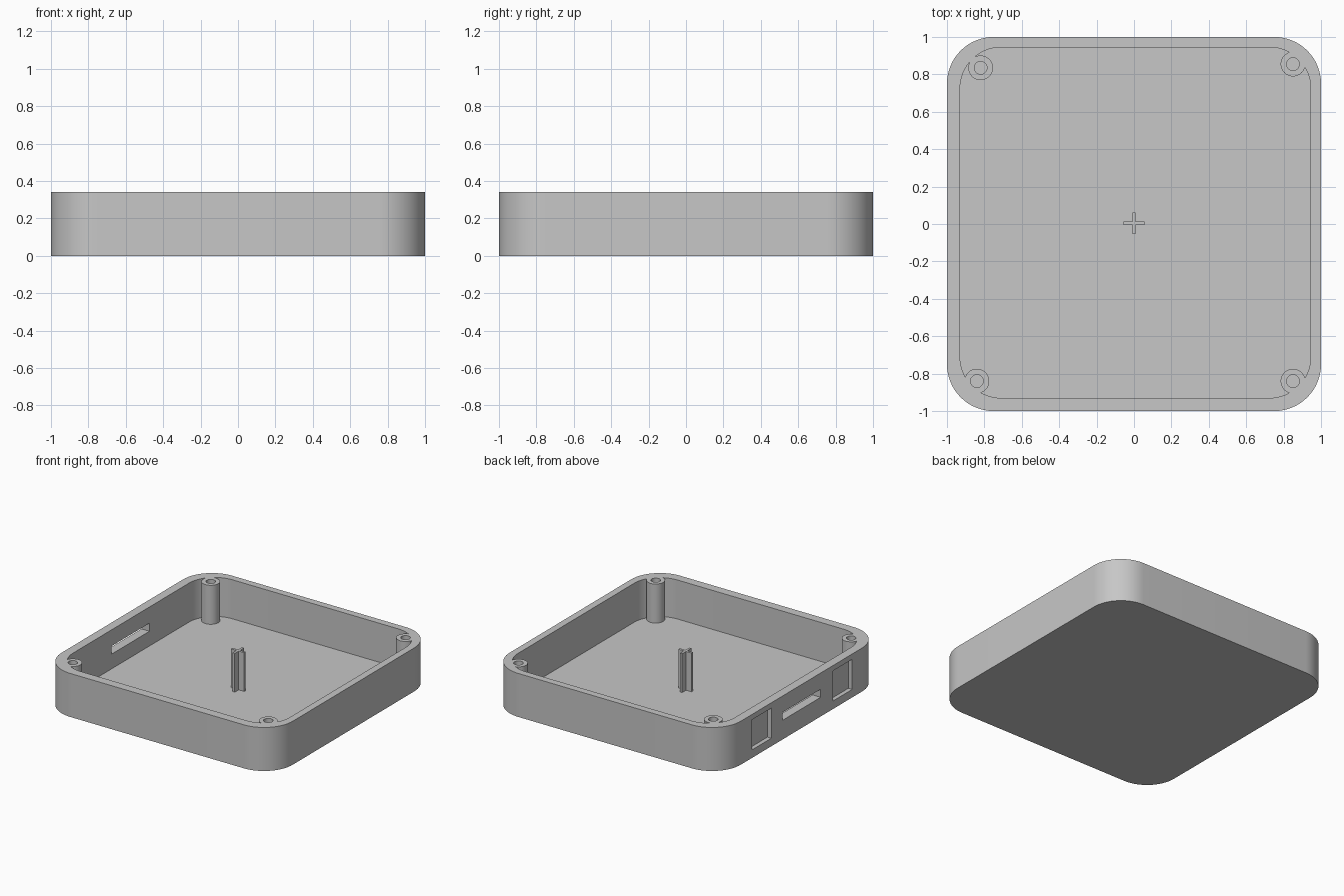
import bpy
import bmesh
from math import sin, cos, pi

cube = bpy.data.objects.get("Cube")
if cube:
    bpy.data.objects.remove(cube, do_unlink=True)

grey = bpy.data.materials.new("plain grey")
grey.use_nodes = True
tone = (0.57, 0.57, 0.57, 1)
grey.diffuse_color = tone
grey.node_tree.nodes["Principled BSDF"].inputs["Base Color"].default_value = tone

HEIGHT, FLOOR = 0.34, 0.035


def prism(name, outline, z0, z1):
    """Extrude a flat outline from z0 up to z1."""
    bm = bmesh.new()
    base = bm.faces.new([bm.verts.new((x, y, z0)) for x, y in outline])
    top = bmesh.ops.extrude_face_region(bm, geom=[base])["geom"]
    verts = [v for v in top if isinstance(v, bmesh.types.BMVert)]
    bmesh.ops.translate(bm, verts=verts, vec=(0, 0, z1 - z0))
    bmesh.ops.recalc_face_normals(bm, faces=bm.faces)
    mesh = bpy.data.meshes.new(name)
    bm.to_mesh(mesh)
    bm.free()
    mesh.materials.append(grey)
    obj = bpy.data.objects.new(name, mesh)
    bpy.context.collection.objects.link(obj)
    return obj


def rounded_rect(x0, x1, y0, y1, r, steps=16):
    pts = []
    centres = [(x1 - r, y1 - r), (x0 + r, y1 - r), (x0 + r, y0 + r), (x1 - r, y0 + r)]
    for i, (cx, cy) in enumerate(centres):
        for k in range(steps + 1):
            a = (i + k / steps) * pi / 2
            pts.append((cx + r * cos(a), cy + r * sin(a)))
    return pts


def rect(x0, x1, y0, y1):
    return [(x0, y0), (x1, y0), (x1, y1), (x0, y1)]


def circle(cx, cy, r, n=40):
    return [(cx + r * cos(2 * pi * k / n), cy + r * sin(2 * pi * k / n)) for k in range(n)]


def cut(obj, cutter):
    """Subtract the cutter, then discard it."""
    cutter.hide_render = True
    mod = obj.modifiers.new("cut", "BOOLEAN")
    mod.operation, mod.solver, mod.object = "DIFFERENCE", "EXACT", cutter
    bpy.context.view_layer.objects.active = obj
    bpy.ops.object.modifier_apply(modifier=mod.name)
    bpy.data.objects.remove(cutter, do_unlink=True)


def smooth(obj):
    bpy.ops.object.select_all(action="DESELECT")
    obj.select_set(True)
    bpy.context.view_layer.objects.active = obj
    bpy.ops.object.shade_smooth_by_angle(angle=pi / 6)


# Tray with rounded corners, hollowed from above
tray = prism("tray", rounded_rect(-1, 1, -1, 1, 0.25), 0, HEIGHT)
cut(tray, prism("cavity", rounded_rect(-0.93, 0.945, -0.93, 0.945, 0.22), FLOOR, HEIGHT + 0.1))

# Through slot and two shallow pockets in one side wall
cut(tray, prism("slot", rect(-1.1, -0.9, -0.235, 0.235), 0.15, 0.213))
for y0, y1 in ((0.375, 0.61), (-0.625, -0.39)):
    cut(tray, prism("pocket", rect(-1.1, -0.967, y0, y1), 0.063, 0.298))
smooth(tray)

# Screw posts in the corners
posts = {
    "back_right_post": (-0.82, 0.835),
    "back_left_post": (0.85, 0.855),
    "front_right_post": (-0.84, -0.84),
    "front_left_post": (0.85, -0.84),
}
for name, (x, y) in posts.items():
    post = prism(name, circle(x, y, 0.066), FLOOR - 0.01, HEIGHT)
    cut(post, prism("screw_hole", circle(x, y, 0.034), 0.09, HEIGHT + 0.1))
    smooth(post)

# Cross-shaped centre support
t, a, cy = 0.009, 0.057, 0.004
arm = [(a, -t), (a, t), (t, t)]
cross = []
for k in range(4):
    c, s = round(cos(k * pi / 2)), round(sin(k * pi / 2))
    cross += [(x * c - y * s, x * s + y * c + cy) for x, y in arm]
prism("centre_support", cross, FLOOR - 0.01, HEIGHT - 0.002)
